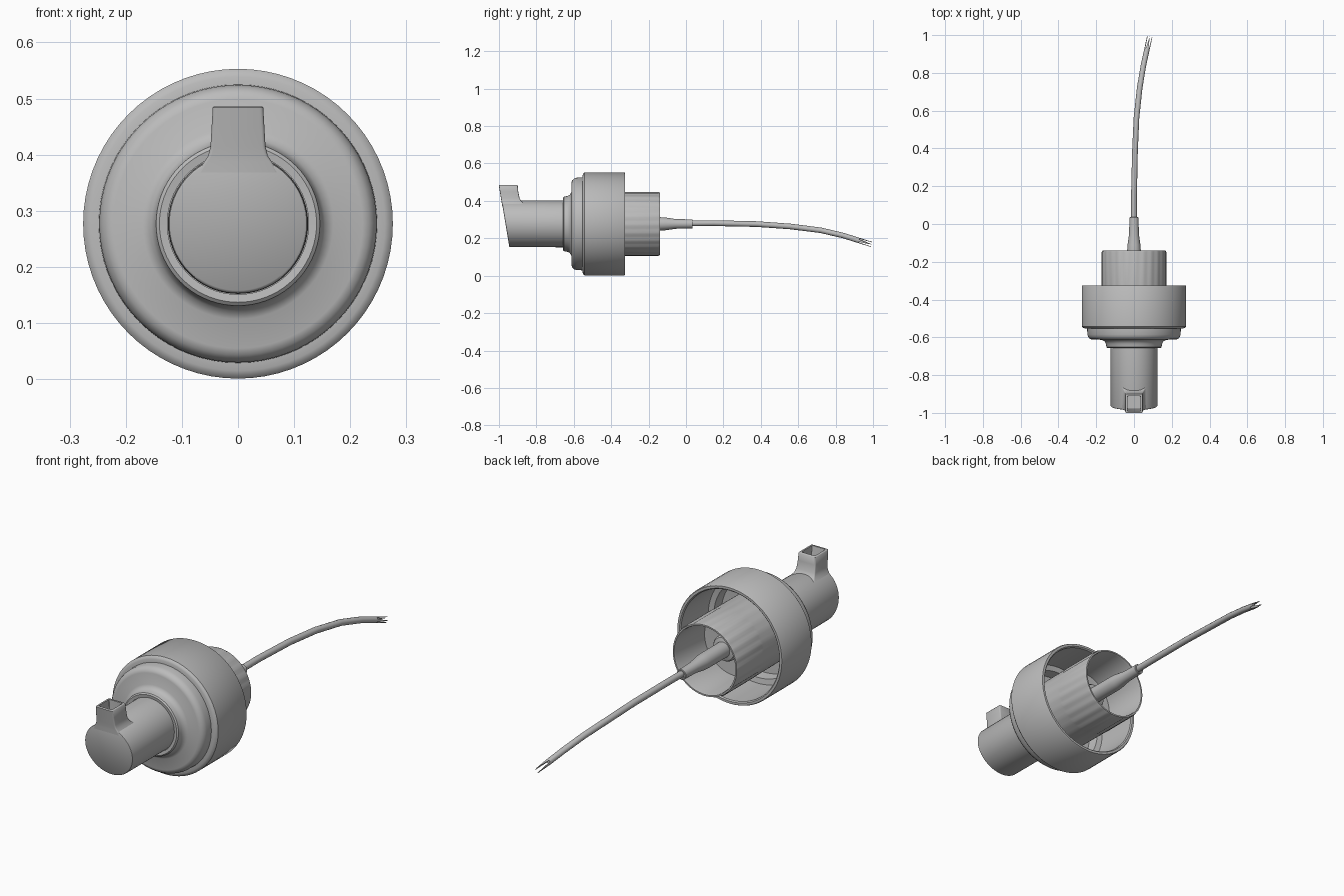
import bpy, bmesh, math
from mathutils import Vector

AXIS_Z = 0.277

cube = bpy.data.objects.get("Cube")
if cube:
    bpy.data.objects.remove(cube)

grey = bpy.data.materials.new("grey plastic")
grey.use_nodes = True
colour = (0.5, 0.5, 0.5, 1)
grey.diffuse_color = colour
grey.node_tree.nodes["Principled BSDF"].inputs["Base Color"].default_value = colour


def finish(name, bm, angle=35):
    bmesh.ops.recalc_face_normals(bm, faces=bm.faces)
    mesh = bpy.data.meshes.new(name)
    bm.to_mesh(mesh)
    bm.free()
    obj = bpy.data.objects.new(name, mesh)
    bpy.context.collection.objects.link(obj)
    mesh.materials.append(grey)
    bpy.ops.object.select_all(action="DESELECT")
    bpy.context.view_layer.objects.active = obj
    obj.select_set(True)
    bpy.ops.object.shade_smooth_by_angle(angle=math.radians(angle))
    return obj


def loft(bm, rings, cap_start=False, cap_end=False):
    """Skin a list of point rings, with optional end caps."""
    rows = [[bm.verts.new(p) for p in ring] for ring in rings]
    for a, b in zip(rows, rows[1:]):
        for i in range(len(a)):
            j = (i + 1) % len(a)
            bm.faces.new((a[i], a[j], b[j], b[i]))
    if cap_start:
        bm.faces.new(rows[0])
    if cap_end:
        bm.faces.new(rows[-1])


def circle(y, r, n, rib=0):
    pts = []
    for i in range(n):
        a = math.tau * i / n
        q = r + (rib if i % 4 < 2 else -rib)
        pts.append((q * math.sin(a), y, AXIS_Z + q * math.cos(a)))
    return pts


def lathe(name, profile, n=72, caps=(False, False), ribs=()):
    bm = bmesh.new()
    rings = [circle(y, r, n, 0.0015 if i in ribs else 0) for i, (y, r) in enumerate(profile)]
    loft(bm, rings, *caps)
    return finish(name, bm)


def front_y(z):
    """Slanted plane of the actuator front."""
    return -0.945 - (z - 0.155) / 6


# Stepped outer cap, hollow and open at the back
lathe("outer_cap", [
    (-0.655, 0.126), (-0.657, 0.14), (-0.652, 0.146), (-0.635, 0.149), (-0.622, 0.155),
    (-0.613, 0.17), (-0.612, 0.222), (-0.608, 0.234), (-0.597, 0.243), (-0.585, 0.247),
    (-0.553, 0.248), (-0.552, 0.262), (-0.549, 0.27), (-0.542, 0.276), (-0.33, 0.276),
    (-0.325, 0.273), (-0.325, 0.262), (-0.33, 0.257), (-0.53, 0.255), (-0.535, 0.23),
    (-0.585, 0.225), (-0.59, 0.15)])

# Ribbed inner collar, open at the back with a recessed floor
lathe("inner_collar", [
    (-0.59, 0.168), (-0.34, 0.17), (-0.325, 0.17), (-0.15, 0.17), (-0.14, 0.167),
    (-0.14, 0.16), (-0.15, 0.157), (-0.36, 0.155), (-0.365, 0.05)],
    n=96, ribs=(2, 3))

# Stepped pump nozzle
lathe("pump_nozzle", [
    (-0.37, 0.062), (-0.29, 0.06), (-0.28, 0.054), (-0.275, 0.036), (-0.14, 0.036),
    (-0.11, 0.034), (-0.055, 0.026), (0.034, 0.024), (0.036, 0.022), (0.036, 0.016),
    (-0.03, 0.015)], n=32, caps=(True, True))

# Actuator cylinder with a slanted front
bm = bmesh.new()
rings = []
for inset, back in ((0.005, 0.0), (0.0015, 0.002), (0, 0.006)):
    rings.append([(x, front_y(z) + back, z) for x, _, z in circle(0, 0.124 - inset, 72)])
rings.append(circle(-0.64, 0.125, 72))
loft(bm, rings, True, True)
finish("actuator", bm)


def spout_ring(z, w, back, wall=0, corner=0.006):
    """Rounded rectangle across the spout at height z."""
    front = front_y(z) - 0.001 + wall
    pts = []
    for k, (cx, cy) in enumerate(((w - corner, back - corner), (corner - w, back - corner),
                                  (corner - w, front + corner), (w - corner, front + corner))):
        for s in range(4):
            a = math.pi / 2 * (k + s / 3)
            pts.append((cx + corner * math.cos(a), cy + corner * math.sin(a), z))
    return pts


# Hollow square spout flaring into the actuator
bm = bmesh.new()
loft(bm, [
    spout_ring(0.368, 0.072, -0.852), spout_ring(0.388, 0.06, -0.868),
    spout_ring(0.398, 0.053, -0.88), spout_ring(0.415, 0.049, -0.89),
    spout_ring(0.45, 0.047, -0.897), spout_ring(0.484, 0.045, -0.9),
    spout_ring(0.486, 0.043, -0.902, 0.002), spout_ring(0.486, 0.035, -0.911, 0.01, 0.003),
    spout_ring(0.41, 0.034, -0.911, 0.01, 0.003)], cap_end=True)
finish("spout", bm, 45)

# Drooping dip tube with a ragged split end
path = [Vector(p) for p in (
    (0, -0.02, 0.28), (0, 0.15, 0.281), (0.005, 0.38, 0.276), (0.013, 0.56, 0.263),
    (0.03, 0.72, 0.243), (0.05, 0.84, 0.215), (0.073, 0.945, 0.182))]
bm = bmesh.new()
rings = []
sides = 12
for wall in (0, 0.003):
    section = []
    for k, p in enumerate(path):
        t = (path[min(k + 1, len(path) - 1)] - path[max(k - 1, 0)]).normalized()
        side = t.cross(Vector((0, 0, 1))).normalized()
        up = side.cross(t)
        ring = []
        for i in range(sides):
            a = math.tau * i / sides
            r = 0.0155 - wall - 0.0015 * k / len(path)
            q = p + side * r * math.cos(a) + up * r * math.sin(a)
            if k == len(path) - 1:
                q += t * (0.05 if i % 3 == 0 else -0.02)
            ring.append(q)
        section.append(ring)
    rings += section if wall == 0 else section[::-1]
loft(bm, rings)
finish("dip_tube", bm)
